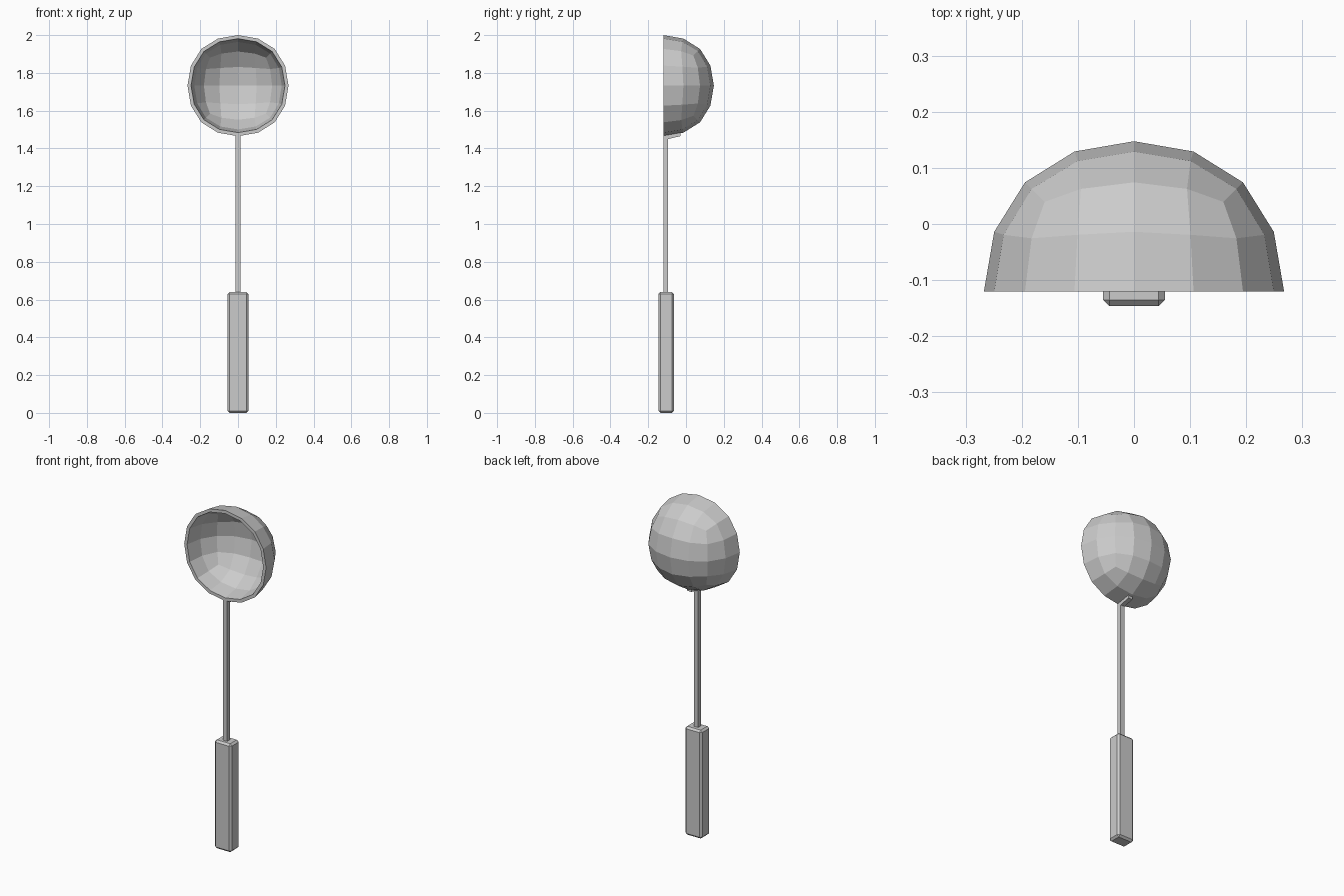
import bpy, bmesh
from mathutils import Vector, Matrix

if "Cube" in bpy.data.objects:
    bpy.data.objects.remove(bpy.data.objects["Cube"])

CENTRE = Vector((0, -0.12, 1.7325))
RADIUS = 0.2675


def make_object(name, bm):
    bmesh.ops.recalc_face_normals(bm, faces=bm.faces)
    mesh = bpy.data.meshes.new(name)
    bm.to_mesh(mesh)
    bm.free()
    ob = bpy.data.objects.new(name, mesh)
    bpy.context.collection.objects.link(ob)
    return ob


def extruded_verts(bm, faces, keep):
    geom = bmesh.ops.extrude_face_region(bm, geom=faces, use_keep_orig=keep)["geom"]
    return [g for g in geom if isinstance(g, bmesh.types.BMVert)]


# Bowl: rounded cube, halved, then extruded inward to give a flat rim
bpy.ops.mesh.primitive_cube_add(size=2)
bowl = bpy.context.object
bowl.name = "bowl"
sub = bowl.modifiers.new("round", 'SUBSURF')
sub.levels = sub.render_levels = 2
bpy.ops.object.modifier_apply(modifier=sub.name)

bm = bmesh.new()
bm.from_mesh(bowl.data)
size = max(v.co.z for v in bm.verts)
bmesh.ops.scale(bm, vec=(RADIUS / size,) * 3, verts=bm.verts)
bmesh.ops.delete(bm, geom=[v for v in bm.verts if v.co.y < -0.001], context='VERTS')
inner = extruded_verts(bm, bm.faces[:], True)
bmesh.ops.scale(bm, vec=(0.93,) * 3, verts=inner)
bmesh.ops.translate(bm, vec=CENTRE, verts=bm.verts)
bmesh.ops.recalc_face_normals(bm, faces=bm.faces)
bm.to_mesh(bowl.data)
bm.free()

# Shaft: side profile with a short foot under the bowl, extruded sideways
half = 0.0135
profile = [(-0.12, 0.62), (-0.094, 0.62), (-0.094, 1.45),
           (-0.03, 1.465), (-0.03, 1.484), (-0.12, 1.468)]
bm = bmesh.new()
side = bm.faces.new([bm.verts.new((-half, y, z)) for y, z in profile])
bmesh.ops.translate(bm, vec=(2 * half, 0, 0), verts=extruded_verts(bm, [side], True))
make_object("shaft", bm)

# Handle: chamfered block
bm = bmesh.new()
bmesh.ops.create_cube(bm, size=1, matrix=Matrix.Translation((0, -0.105, 0.32))
                      @ Matrix.Diagonal((0.11, 0.083, 0.64, 1)))
bmesh.ops.bevel(bm, geom=bm.edges[:], offset=0.011, segments=1, affect='EDGES')
make_object("handle", bm)
